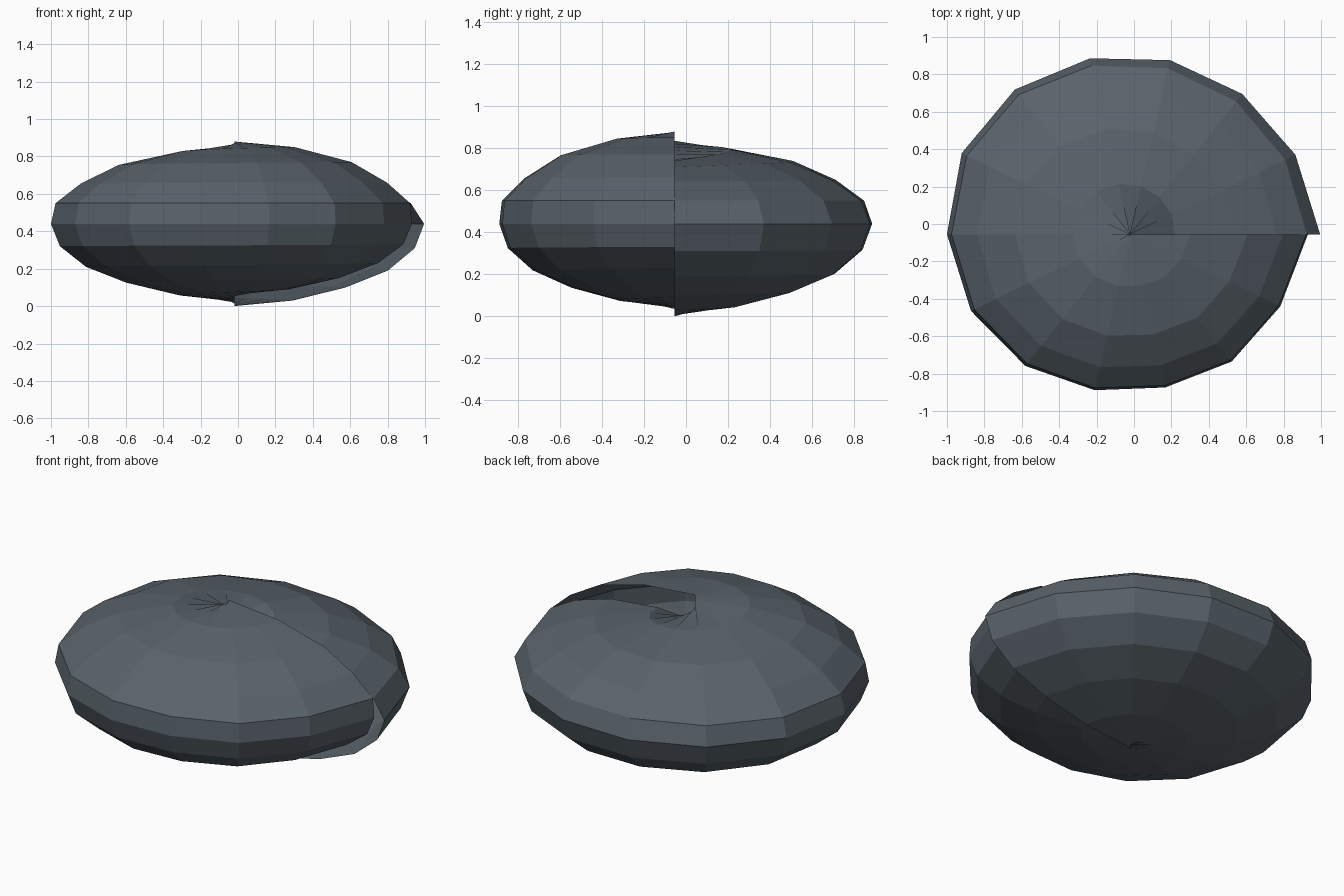
import bpy
import bmesh
from math import sin, cos, pi

if "Cube" in bpy.data.objects:
    bpy.data.objects.remove(bpy.data.objects["Cube"])

SEGMENTS = 14
AXIS_X, AXIS_Y = -0.02, -0.055

# Widest radius of the shell at each step of its turn
girth = [1.015, 0.98, 0.96, 0.955, 0.965, 0.99, 1.0, 0.98,
         0.945, 0.9, 0.855, 0.84, 0.87, 0.89, 0.95]

# Upper half: radius ratio and height, from above the girth to the crown
ratio_start = [0.93, 0.77, 0.54, 0.235, 0]
ratio_end = [0.99, 0.86, 0.66, 0.34, 0]
height_start = [0.55, 0.64, 0.71, 0.74, 0.7]
height_end = [0.55, 0.66, 0.77, 0.85, 0.88]
# Lower half: heights from the base to the girth
base_start = [0, 0.03, 0.1, 0.19, 0.31, 0.44]
base_end = [0.07, 0.09, 0.15, 0.23, 0.33, 0.44]


def mix(a, b, t):
    return [p + (q - p) * t for p, q in zip(a, b)]


def profile(t):
    """Radius ratios and heights of the shell section after turn t."""
    lift = 1 - (1 - t) ** 2
    ratios = [sin(pi * i / 10) for i in range(6)] + mix(ratio_start, ratio_end, lift)
    heights = mix(base_start, base_end, t) + mix(height_start, height_end, lift)
    return zip(ratios, heights)


# Sweep the changing section once around the axis, leaving an open seam
bm = bmesh.new()
sections = []
for step, radius in enumerate(girth):
    t = step / SEGMENTS
    c, s = cos(2 * pi * t), sin(2 * pi * t)
    sections.append([bm.verts.new((AXIS_X + radius * k * c, AXIS_Y + radius * k * s, z))
                     for k, z in profile(t)])

for a, b in zip(sections, sections[1:]):
    for i in range(len(a) - 1):
        bm.faces.new((a[i], b[i], b[i + 1], a[i + 1]))

mesh = bpy.data.meshes.new("spiral_shell")
bm.to_mesh(mesh)
bm.free()
shell = bpy.data.objects.new("spiral_shell", mesh)
bpy.context.collection.objects.link(shell)

# Slate grey colour
slate = bpy.data.materials.new("slate_grey")
slate.use_nodes = True
colour = (0.1, 0.125, 0.145, 1)
slate.diffuse_color = colour
slate.node_tree.nodes["Principled BSDF"].inputs["Base Color"].default_value = colour
mesh.materials.append(slate)
